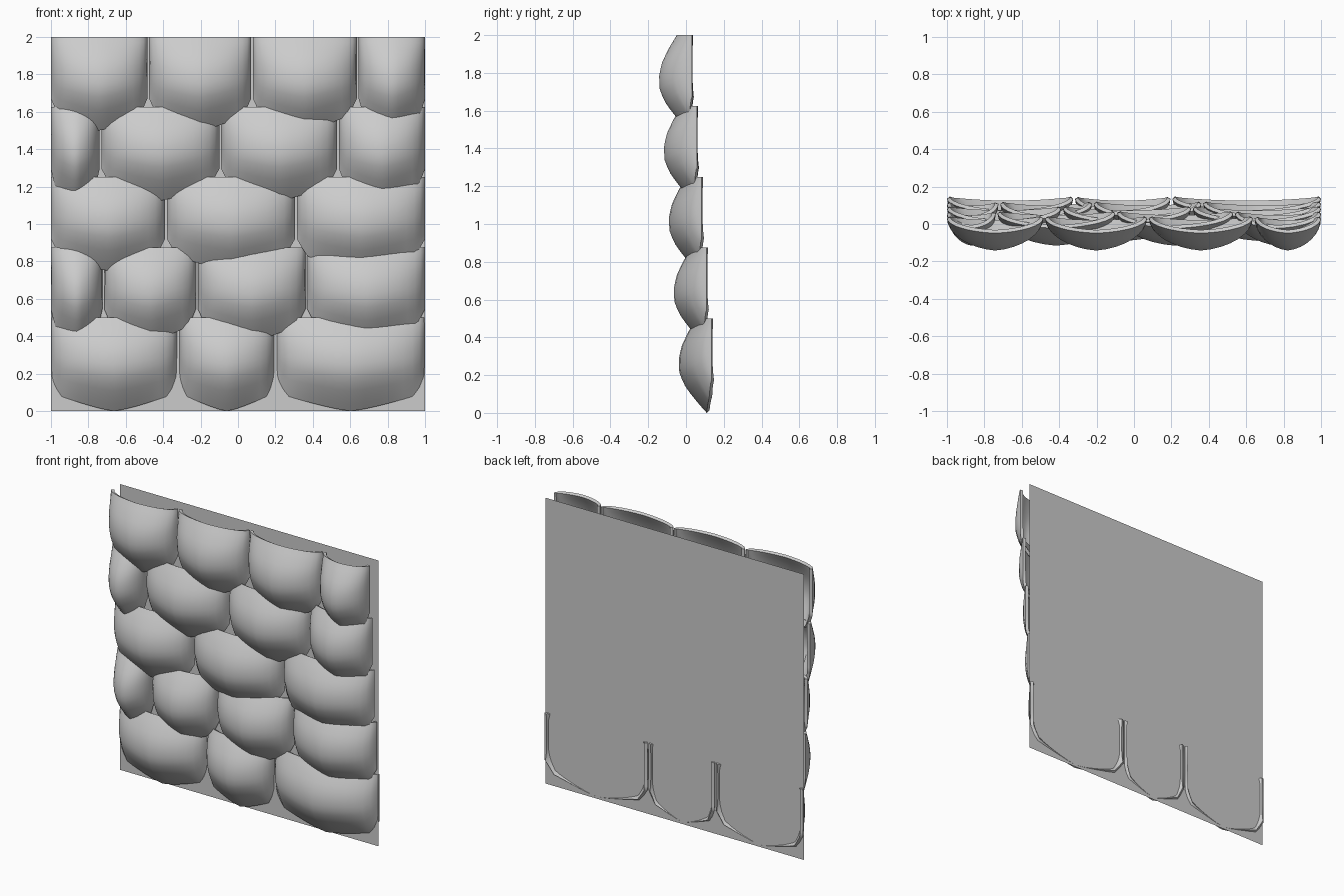
import bpy, bmesh, math

cube = bpy.data.objects.get("Cube")
if cube:
    bpy.data.objects.remove(cube, do_unlink=True)

grey = bpy.data.materials.new("plain_grey")
grey.use_nodes = True
colour = (0.6, 0.6, 0.6, 1)
grey.diffuse_color = colour
grey.node_tree.nodes["Principled BSDF"].inputs["Base Color"].default_value = colour

TILE_H = 0.5
COLS, ROWS = 16, 14
# Bulge of the tile from its bottom tip to its top edge: (height share, depth)
BULGE = [(0, 0.025), (0.1, 0.07), (0.2, 0.11), (0.3, 0.145), (0.42, 0.17),
         (0.56, 0.174), (0.7, 0.16), (0.85, 0.125), (1, 0.08)]


def bulge(v):
    for (a, da), (b, db) in zip(BULGE, BULGE[1:]):
        if v <= b:
            return da + (db - da) * (v - a) / (b - a)
    return BULGE[-1][1]


def lower_edge(u):
    """Height of the rounded, slightly pointed bottom outline."""
    u = abs(u)
    if u < 0.85:
        return 0.08 * (u / 0.85) ** 1.3
    return 0.08 + 0.09 * (u - 0.85) / 0.15


def finish(bm, name):
    mesh = bpy.data.meshes.new(name)
    bm.to_mesh(mesh)
    bm.free()
    mesh.materials.append(grey)
    obj = bpy.data.objects.new(name, mesh)
    bpy.context.collection.objects.link(obj)
    return obj


def make_tile(name, left, right, base_z, back_y):
    """Hollow domed shingle with a soft ridge down its middle."""
    bm = bmesh.new()
    mid, half = (left + right) / 2, (right - left) / 2
    grid = []
    for i in range(COLS + 1):
        angle = math.pi * (i / COLS - 0.5)
        u = math.sin(angle)
        arch = 0.88 * math.cos(angle) + 0.12 * (1 - abs(u))
        low = lower_edge(u)
        column = []
        for j in range(ROWS + 1):
            v = j / ROWS
            z = low + (TILE_H - low) * v
            column.append(bm.verts.new((mid + half * u, back_y - bulge(v) * arch, base_z + z)))
        grid.append(column)
    for a, b in zip(grid, grid[1:]):
        for j in range(ROWS):
            bm.faces.new((a[j], b[j], b[j + 1], a[j + 1]))
    obj = finish(bm, name)

    # Shell thickness, grown inwards
    shell = obj.modifiers.new("shell", 'SOLIDIFY')
    shell.thickness = 0.02
    shell.offset = -1
    bpy.ops.object.select_all(action='DESELECT')
    obj.select_set(True)
    bpy.context.view_layer.objects.active = obj
    bpy.ops.object.modifier_apply(modifier=shell.name)
    bpy.ops.object.shade_smooth_by_angle(angle=math.radians(40))


# Overlapping courses, bottom to top: inner joints of each course
joints = [
    (-0.32, 0.2),
    (-0.72, -0.22, 0.365),
    (-0.385, 0.31),
    (-0.735, -0.095, 0.535),
    (-0.48, 0.075, 0.64),
]
for row, inner in enumerate(joints):
    edges = (-1, *inner, 1)
    for k, (a, b) in enumerate(zip(edges, edges[1:])):
        left = a if a == -1 else a + 0.005
        right = b if b == 1 else b - 0.005
        make_tile(f"shingle_{row + 1}_{k + 1}", left, right,
                  0.375 * row, 0.135 - 0.026 * row)

# Flat sheet behind the shingles
bm = bmesh.new()
bm.faces.new([bm.verts.new((x, 0.125, z)) for x, z in ((-1, 0), (1, 0), (1, 2), (-1, 2))])
finish(bm, "backing_sheet")
